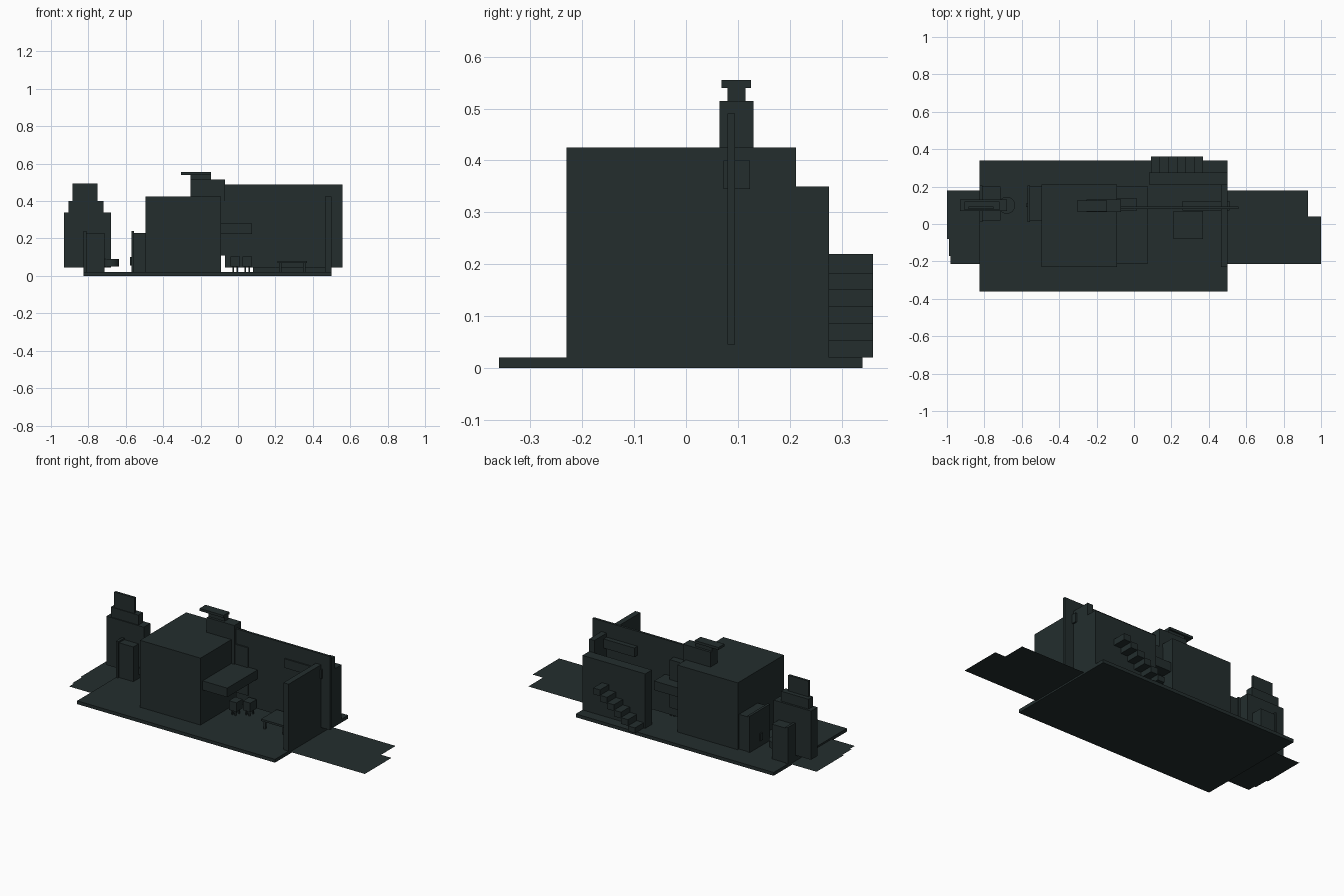
import bpy, bmesh

cube = bpy.data.objects.get("Cube")
if cube:
    bpy.data.objects.remove(cube, do_unlink=True)

# Single dark slate colour
slate = bpy.data.materials.new("dark_slate")
colour = (0.017, 0.027, 0.027, 1)
slate.use_nodes = True
slate.diffuse_color = colour
slate.node_tree.nodes["Principled BSDF"].inputs["Base Color"].default_value = colour


def finish(name, bm):
    mesh = bpy.data.meshes.new(name)
    bm.to_mesh(mesh)
    bm.free()
    mesh.materials.append(slate)
    obj = bpy.data.objects.new(name, mesh)
    bpy.context.collection.objects.link(obj)
    return obj


def box(name, xs, ys, zs):
    """Box from its extents on each axis."""
    bm = bmesh.new()
    bmesh.ops.create_cube(bm, size=1)
    for v in bm.verts:
        v.co = [a + (b - a) * (c + 0.5) for (a, b), c in zip((xs, ys, zs), v.co)]
    return finish(name, bm)


FLOOR = 0.02    # top of the base slab
RAISED = 0.045  # underside of the raised walls

# Base slab and the thin ground sheet
box("base_slab", (-0.825, 0.5), (-0.36, 0.34), (0, FLOOR))
outline = [(-1, 0.18), (-1, -0.08), (-0.99, -0.08), (-0.99, -0.17), (-0.98, -0.17),
           (-0.98, -0.215), (1, -0.215), (1, 0.04), (0.93, 0.04), (0.93, 0.18)]
bm = bmesh.new()
bm.faces.new([bm.verts.new((x, y, 0.01)) for x, y in outline])
finish("ground_sheet", bm)

# Main building and canopy
box("main_building", (-0.495, -0.09), (-0.23, 0.212), (FLOOR, 0.425))
box("canopy", (-0.09, 0.075), (-0.21, 0.2), (0.225, 0.28))

# Chimney behind the building
box("chimney_shoulder", (-0.145, 0.015), (0.072, 0.135), (0.11, 0.4))
box("chimney_block", (-0.255, -0.07), (0.065, 0.13), (0.11, 0.515))
box("chimney_neck", (-0.255, -0.145), (0.08, 0.115), (0.515, 0.54))
box("chimney_cap", (-0.305, -0.145), (0.068, 0.125), (0.54, 0.555))

# Courtyard walls and the beam through them
box("long_wall", (-0.07, 0.56), (0.08, 0.094), (RAISED, 0.49))
box("end_wall", (0.465, 0.5), (-0.23, 0.212), (FLOOR, 0.425))
box("wall_beam", (0.26, 0.51), (0.072, 0.123), (0.345, 0.4))

# Back wall with steps
box("back_wall", (0.08, 0.5), (0.212, 0.276), (FLOOR, 0.35))
STEPS = 6
run = 0.28 / STEPS
for i in range(STEPS):
    x = 0.09 + i * run
    z = FLOOR + i * 0.0325
    box(f"stair_step_{i + 1}", (x, x + run), (0.276, 0.36), (z, z + 0.0325 + (0.0 if i == 0 else 0.005)))

# Stepped tower
box("tower_base", (-0.93, -0.68), (0.07, 0.132), (RAISED, 0.34))
box("tower_middle", (-0.905, -0.72), (0.076, 0.12), (0.34, 0.4))
box("tower_top", (-0.885, -0.75), (0.08, 0.094), (0.4, 0.495))

# Round block beside the tower
bm = bmesh.new()
bmesh.ops.create_cone(bm, cap_ends=True, segments=32, radius1=0.045, radius2=0.045, depth=0.04)
bmesh.ops.translate(bm, verts=bm.verts, vec=(-0.68, 0.1, 0.07))
drum = finish("round_block", bm)
for p in drum.data.polygons:
    p.use_smooth = len(p.vertices) == 4

# Cabinets with a door plate on the left side
for name, x0, x1 in (("outer", -0.81, -0.715), ("inner", -0.555, -0.495)):
    box(f"{name}_cabinet", (x0, x1), (0.02, 0.2), (FLOOR, 0.23))
    box(f"{name}_cabinet_door", (x0 - 0.015, x0), (0.01, 0.205), (FLOOR, 0.24))
box("door_handle", (-0.577, -0.57), (0.09, 0.11), (0.055, 0.1))


def table(name, xs, ys, under, top, leg):
    """Flat top on four square legs."""
    box(f"{name}_top", xs, ys, (under, top))
    for i, x in enumerate((xs[0] + 0.01, xs[1] - 0.01 - leg)):
        for j, y in enumerate((ys[0] + 0.01, ys[1] - 0.01 - leg)):
            box(f"{name}_leg_{i}{j}", (x, x + leg), (y, y + leg), (FLOOR, under))


# Courtyard table and two small stools
table("table", (0.21, 0.37), (-0.08, 0.07), 0.068, 0.08, 0.012)
table("left_stool", (-0.04, 0.01), (-0.03, 0.03), 0.05, 0.105, 0.008)
table("right_stool", (0.025, 0.075), (0.01, 0.07), 0.05, 0.105, 0.008)
